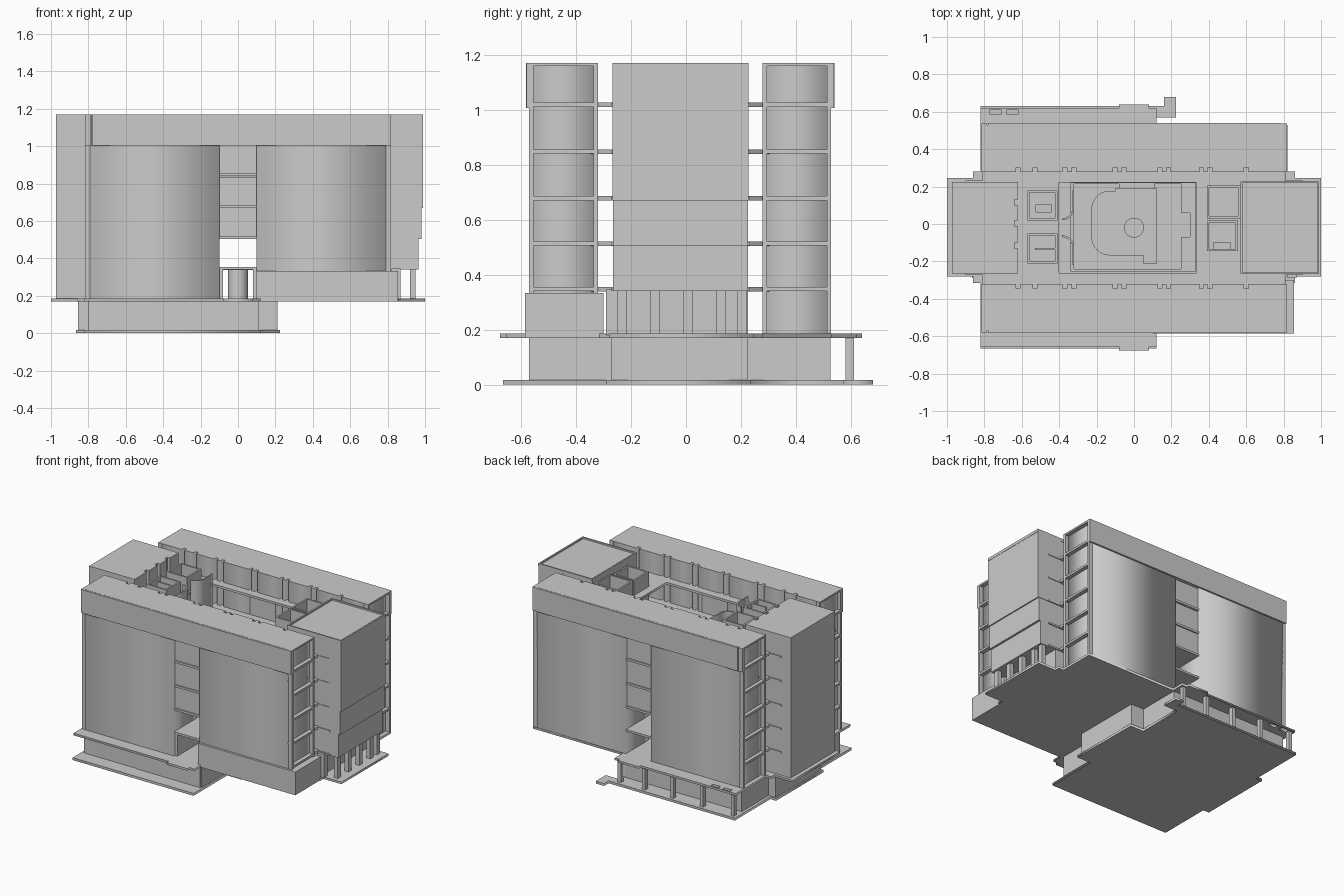
import bpy, bmesh, math

if "Cube" in bpy.data.objects:
    bpy.data.objects.remove(bpy.data.objects["Cube"])


def boxes(name, items):
    """One mesh made of axis-aligned boxes (x0, x1, y0, y1, z0, z1)."""
    bm = bmesh.new()
    for x0, x1, y0, y1, z0, z1 in items:
        vs = bmesh.ops.create_cube(bm, size=1)["verts"]
        for v in vs:
            v.co = ((x0 + x1) / 2 + v.co.x * (x1 - x0),
                    (y0 + y1) / 2 + v.co.y * (y1 - y0),
                    (z0 + z1) / 2 + v.co.z * (z1 - z0))
    me = bpy.data.meshes.new(name)
    bm.to_mesh(me)
    bm.free()
    ob = bpy.data.objects.new(name, me)
    bpy.context.collection.objects.link(ob)
    return ob


def plate(name, outline, z0, z1, holes=()):
    """Flat outline with holes, extruded from z0 to z1."""
    cu = bpy.data.curves.new(name + "_curve", "CURVE")
    cu.dimensions = "2D"
    cu.fill_mode = "BOTH"
    cu.extrude = (z1 - z0) / 2
    for pts in [outline, *holes]:
        sp = cu.splines.new("POLY")
        sp.points.add(len(pts) - 1)
        for p, (x, y) in zip(sp.points, pts):
            p.co = (x, y, 0, 1)
        sp.use_cyclic_u = True
    tmp = bpy.data.objects.new(name + "_tmp", cu)
    bpy.context.collection.objects.link(tmp)
    dg = bpy.context.evaluated_depsgraph_get()
    me = bpy.data.meshes.new_from_object(tmp.evaluated_get(dg))
    bpy.data.objects.remove(tmp)
    ob = bpy.data.objects.new(name, me)
    ob.location.z = (z0 + z1) / 2
    bpy.context.collection.objects.link(ob)
    return ob


def rect(x0, x1, y0, y1):
    return [(x0, y0), (x1, y0), (x1, y1), (x0, y1)]


def room(x0, x1, y0, y1, z0, z1, t=0.012):
    """Four thin walls around a rectangle."""
    return [(x0, x1, y0, y0 + t, z0, z1), (x0, x1, y1 - t, y1, z0, z1),
            (x0, x0 + t, y0, y1, z0, z1), (x1 - t, x1, y0, y1, z0, z1)]


TOP = 1.17
FLOORS = [0.34, 0.505, 0.67, 0.84, 1.01]
T = 0.015

# Base slab and lower storey
plate("base_slab", [(-.82, -.665), (.12, -.665), (.12, -.29), (.225, -.29), (.225, .235),
                    (.12, .235), (.12, .57), (.225, .57), (.225, .68), (.16, .68),
                    (.16, .63), (-.82, .63), (-.82, .235), (-.865, .235),
                    (-.865, -.29), (-.82, -.29)], 0, .017)
boxes("lower_storey", [(-.80, .11, -.565, .525, .016, .171),
                       (-.855, .21, -.27, .225, .016, .171),
                       (-.39, .105, -.57, -.5, .016, .171)])
boxes("rear_posts", [(x, x + .025, .58, .61, .016, .171) for x in (-.8, -.56, -.33, -.11, .08)])

# Podium slab with two skylight holes
plate("podium_slab", [(-.82, -.655), (-.08, -.655), (-.08, -.677), (.08, -.677), (.08, -.655),
                      (.12, -.655), (.12, -.58), (.82, -.58), (.82, -.315), (.86, -.315),
                      (.86, -.28), (1, -.28), (1, .245), (.86, .245), (.86, .28), (.82, .28),
                      (.82, .53), (.12, .53), (.12, .62), (.08, .62), (.08, .64), (-.08, .64),
                      (-.08, .62), (-.82, .62), (-.82, .28), (-.86, .28), (-.86, .245),
                      (-1, .245), (-1, -.28), (-.86, -.28), (-.86, -.315), (-.82, -.315)],
      .17, .185, [rect(-.77, -.71, .585, .612), rect(-.68, -.62, .585, .612)])

# Long wings, with notched courtyard walls and a central opening
NOTCHES = [-.62, -.53, -.37, -.32, -.1, -.055, .14, .185, .36, .405, .6]


def wing_outline(x0, x1, yo, yi):
    d = .024 if yo > yi else -.024
    pts = [(x0, yo), (x0, yi)]
    for n in NOTCHES:
        if n - .011 > x0 and n + .011 < x1:
            pts += [(n - .011, yi), (n - .011, yi + d), (n + .011, yi + d), (n + .011, yi)]
    return pts + [(x1, yi), (x1, yo)]


for side, yo, yi in (("front", -.57, -.32), ("back", .528, .278)):
    s = math.copysign(1, yo)
    lo, hi = min(yo, yi), max(yo, yi)
    plate(side + "_wing_left", wing_outline(-.79, -.098, yo, yi), .18, 1.012)
    plate(side + "_wing_right", wing_outline(.098, .79, yo, yi), .175, 1.012)
    plate(side + "_wing_top_floor", wing_outline(-.79, .79, yo, yi), 1.01, TOP)
    # Overhanging top fascia
    a, b = sorted((yo - s * .02, yo + s * .012))
    boxes(side + "_fascia", [(-.78, .785, a, b, 1.005, TOP - .001)])
    # Recessed panels over the entrance, between floor slabs
    a, b = sorted((yo - s * .012, yi))
    boxes(side + "_entrance_panels", [(-.1, .1, a, b, z + .012, z + .165)
                                      for z in (.505, .67, .84)])
    a, b = sorted((yo - s * .003, yi))
    boxes(side + "_entrance_slabs", [(-.1, .1, a, b, z, z + T) for z in FLOORS])
    # Wing ends: projecting slabs and corner fins
    ends = []
    for x0, x1 in ((-.815, -.785), (.785, .818)):
        ends += [(x0, x1, lo, hi, z, z + T) for z in FLOORS]
        ends.append((x0, x1, lo - .008 * (s < 0), hi + .01 * (s > 0), TOP - .012, TOP))
        for ya, yb in ((lo, lo + .016), (hi - .016, hi)):
            ends.append((x0, x1, ya, yb, .185, TOP - .005))
        yt = yo + s * .01
        ends.append((x0, x1, *sorted((yt, yt - s * .02)), 1.005, TOP))
    boxes(side + "_wing_ends", ends)

boxes("ground_annex", [(.1, .855, -.585, -.3, .17, .333)])
boxes("entrance_jambs", [(x, x + .02, -.56, -.33, .18, .345) for x in (-.1, .08)])

# Gallery floors around the atrium; first floor has a rounded opening
slots = [rect(-.525, -.44, .065, .105), rect(.425, .515, -.135, -.1)]
arc = []
for cy, a0 in ((.08, 90), (-.07, 180)):
    arc += [(-.13 + .095 * math.cos(math.radians(a0 + k * 11.25)),
             cy + .095 * math.sin(math.radians(a0 + k * 11.25))) for k in range(9)]
rounded = arc + [(.05, -.165), (.05, -.21), (.12, -.21), (.12, .19), (-.1, .19), (-.1, .175)]
bites = [(-.32, -.24), (.25, -.24), (.25, -.07), (.3, -.07), (.3, .06), (.25, .06),
         (.25, .215), (.11, .215), (.11, .19), (-.08, .19), (-.08, .215), (-.32, .215)]
openings = [rounded, bites, bites, rect(-.34, .33, -.25, .22), rect(-.4, .335, -.262, .222)]
for i, (z, op) in enumerate(zip(FLOORS, openings)):
    plate(f"gallery_floor_{i + 1}", rect(-.81, .81, -.345, .303), z - .001, z + T, [op, *slots])

# End blocks
boxes("left_block", [(-.972, -.64, -.265, .225, .18, TOP),
                     (-.645, -.62, -.265, -.13, .18, TOP), (-.645, -.62, -.1, -.01, .18, TOP),
                     (-.645, -.62, .02, .1, .18, TOP), (-.645, -.62, .13, .225, .18, TOP)])
boxes("right_block", [(.57, .965, -.265, .225, .34, 1.16),
                      (.57, .84, -.265, .225, .18, .345),
                      (.8, .98, -.265, .225, .505, .675),
                      (.8, .988, -.268, .228, .67, 1.16)])
boxes("right_block_parapet", room(.57, .99, -.268, .228, 1.15, TOP, .01))
boxes("right_block_columns", [(.92, .95, y, y + .035, .18, .345)
                              for y in (-.25, -.13, -.01, .11, .185)]
      + [(.82, .87, -.29, -.25, .18, .345)])
boxes("block_floor_edges", [(x0, x1, -.272, .232, z, z + .012)
                            for z in FLOORS for x0, x1 in ((-.9, -.65), (.6, .9))])

# Stair and lift cores
boxes("left_stair_core", room(-.57, -.41, .02, .18, .18, 1.13)
      + room(-.57, -.41, -.21, -.05, .18, 1.13) + [(-.53, -.41, -.14, -.128, 1.02, 1.13)])
boxes("right_stair_core", room(.39, .572, .03, .205, .18, 1.13)
      + room(.39, .555, -.145, .018, .18, 1.13))

# Curved balcony walls beside the left core
for nm, s, c in (("rear", 1, .02), ("front", -1, -.06)):
    outer = [(-.385 + .065 * math.cos(t), c + s * (.065 + .065 * math.sin(t)))
             for t in [math.radians(-90 + 9 * k) for k in range(11)]]
    inner = [(-.385 + .055 * math.cos(t), c + s * (.065 + .055 * math.sin(t)))
             for t in [math.radians(-90 + 9 * k) for k in range(11)]]
    end = c + s * .16
    plate(nm + "_curved_wall", outer + [(-.32, end), (-.33, end)] + inner[::-1], .84, 1.12)

# Round drum in the middle of the atrium
bpy.ops.mesh.primitive_cylinder_add(vertices=32, radius=.053, depth=.16, location=(0, -.02, .26))
bpy.context.object.name = "atrium_drum"
bpy.ops.object.shade_smooth_by_angle()
